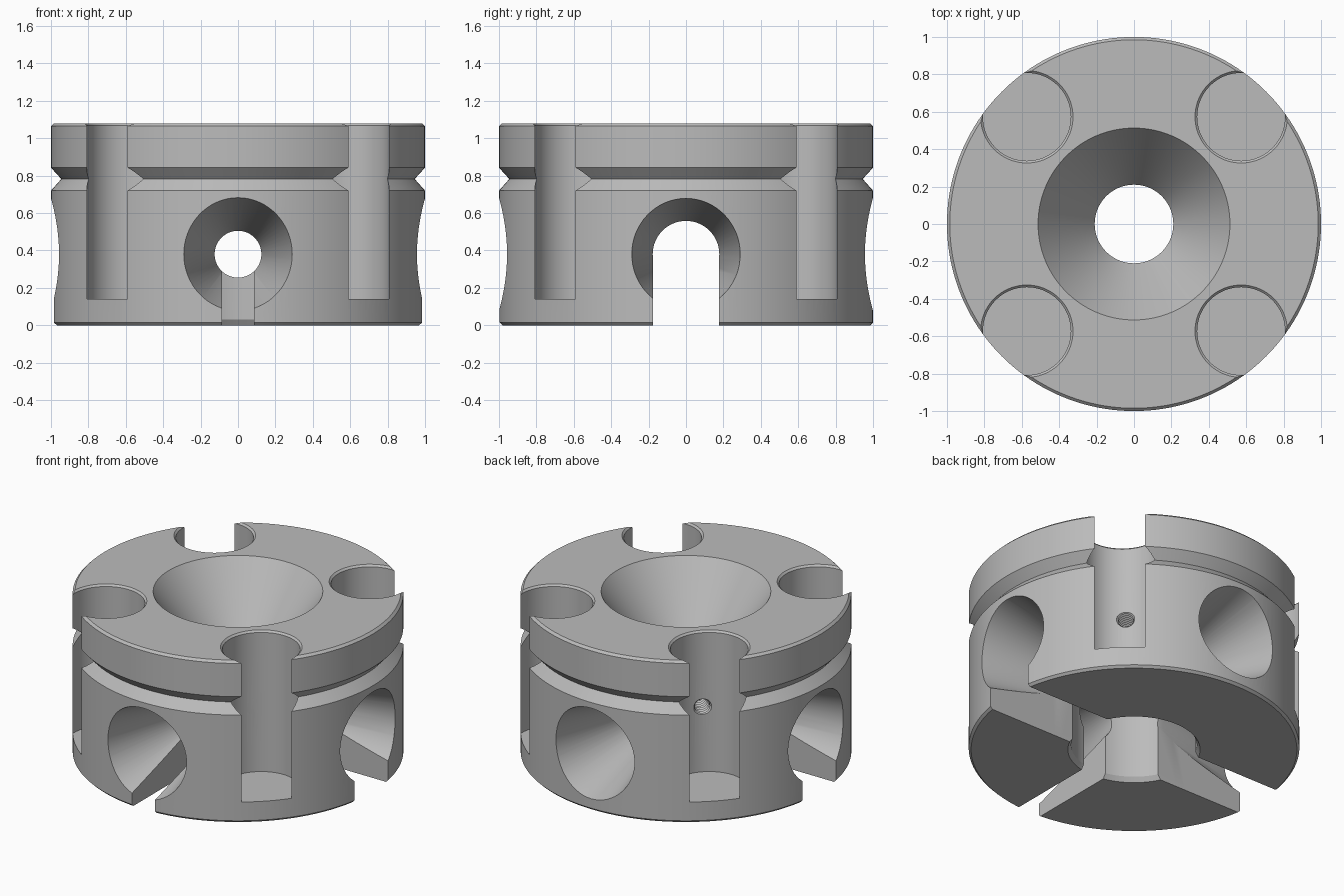
import bpy, bmesh, math
from mathutils import Vector, Matrix

cube = bpy.data.objects.get("Cube")
if cube:
    bpy.data.objects.remove(cube, do_unlink=True)

HEIGHT = 1.08
PORT_Z = 0.38

steel = bpy.data.materials.new("machined grey")
steel.use_nodes = True
grey = (0.5, 0.5, 0.5, 1)
steel.diffuse_color = grey
steel.node_tree.nodes["Principled BSDF"].inputs["Base Color"].default_value = grey


def make_object(name, bm):
    bmesh.ops.recalc_face_normals(bm, faces=bm.faces)
    mesh = bpy.data.meshes.new(name)
    bm.to_mesh(mesh)
    bm.free()
    obj = bpy.data.objects.new(name, mesh)
    bpy.context.collection.objects.link(obj)
    mesh.materials.append(steel)
    return obj


def lathe(name, profile, steps=64, closed=False, origin=(0, 0, 0), axis=(0, 0, 1)):
    """Spin (radius, height) points around an axis through origin."""
    bm = bmesh.new()
    verts = [bm.verts.new((r, 0, h)) for r, h in profile]
    edges = [bm.edges.new(pair) for pair in zip(verts, verts[1:])]
    if closed:
        edges.append(bm.edges.new((verts[-1], verts[0])))
    bmesh.ops.spin(bm, geom=verts + edges, axis=(0, 0, 1), cent=(0, 0, 0),
                   angle=math.tau, steps=steps)
    bmesh.ops.remove_doubles(bm, verts=bm.verts, dist=1e-5)
    turn = Vector(axis).to_track_quat('Z', 'Y').to_matrix().to_4x4()
    bm.transform(Matrix.Translation(origin) @ turn)
    return make_object(name, bm)


def box(name, low, high):
    bm = bmesh.new()
    bmesh.ops.create_cube(bm, size=1)
    low, high = Vector(low), Vector(high)
    bm.transform(Matrix.Translation((low + high) / 2) @ Matrix.Diagonal((*(high - low), 1)))
    return make_object(name, bm)


def thread(depth, radius=0.055, pitch=0.025):
    """Ridged profile of a blind tapped hole, running inward from the mouth."""
    points = [(0, -0.05), (radius, -0.05)]
    for i in range(int(depth / pitch)):
        points += [(radius, i * pitch), (radius - 0.009, (i + 0.5) * pitch)]
    return points + [(0, depth)]


# Body: grooved ring with a top funnel and a round chamber open below
body = lathe("manifold_body", [
    (0.40, 0), (0.985, 0), (1, 0.015), (1, 0.72), (0.945, 0.782), (1, 0.843),
    (1, HEIGHT - 0.015), (0.985, HEIGHT), (0.513, HEIGHT),
    (0.21, 0.65), (0.38, 0.65), (0.38, 0.03)], steps=160, closed=True)


def cut(cutter):
    cutter.hide_render = True
    mod = body.modifiers.new("cut", 'BOOLEAN')
    mod.operation = 'DIFFERENCE'
    mod.solver = 'EXACT'
    mod.object = cutter
    bpy.context.view_layer.objects.active = body
    bpy.ops.object.modifier_apply(modifier=mod.name)
    bpy.data.objects.remove(cutter, do_unlink=True)


# Conical side ports: wide throats along x, narrow ones along y
for axis, throat in (((1, 0, 0), 0.178), ((-1, 0, 0), 0.178),
                     ((0, 1, 0), 0.125), ((0, -1, 0), 0.125)):
    flare = (0.29 - throat) / (0.957 - 0.38)
    cut(lathe("port_cutter", [
        (0, 0.25), (throat, 0.25), (throat, 0.38),
        (0.29 + flare * 0.143, 1.1), (0, 1.1)],
        origin=(0, 0, PORT_Z), axis=axis))

# Slots open to the underside: both sides and the front
for side in (-1, 1):
    x0, x1 = sorted((0.22 * side, 1.2 * side))
    cut(box("side_slot_cutter", (x0, -0.177, -0.1), (x1, 0.177, PORT_Z)))
cut(box("front_slot_cutter", (-0.085, -1.2, -0.1), (0.085, -0.22, PORT_Z)))

# Four corner bolt pockets, bolt holes and radial set screw holes
for sx in (-1, 1):
    for sy in (-1, 1):
        cut(lathe("pocket_cutter", [
            (0, 0.14), (0.235, 0.14), (0.235, HEIGHT - 0.012),
            (0.267, HEIGHT + 0.02), (0, HEIGHT + 0.02)],
            origin=(0.573 * sx, 0.573 * sy, 0)))
        cut(lathe("bolt_hole_cutter", [
            (0, -0.05), (0.17, -0.05), (0.11, 0.01), (0.11, 0.25), (0, 0.25)],
            steps=48, origin=(0.56 * sx, 0.56 * sy, 0)))
        cut(lathe("set_screw_cutter", thread(0.225), steps=32,
                  origin=(0.41 * sx, 0.41 * sy, 0.575), axis=(-sx, -sy, 0)))

# Four tapped holes in the top face
for x, y in ((0.8, 0), (-0.8, 0), (0, 0.8), (0, -0.8)):
    cut(lathe("tapped_hole_cutter", thread(0.2), steps=32,
              origin=(x, y, HEIGHT), axis=(0, 0, -1)))

# Smooth round walls, sharp machined edges
bpy.ops.object.select_all(action='DESELECT')
body.select_set(True)
bpy.context.view_layer.objects.active = body
bpy.ops.object.shade_smooth_by_angle(angle=math.radians(25))
